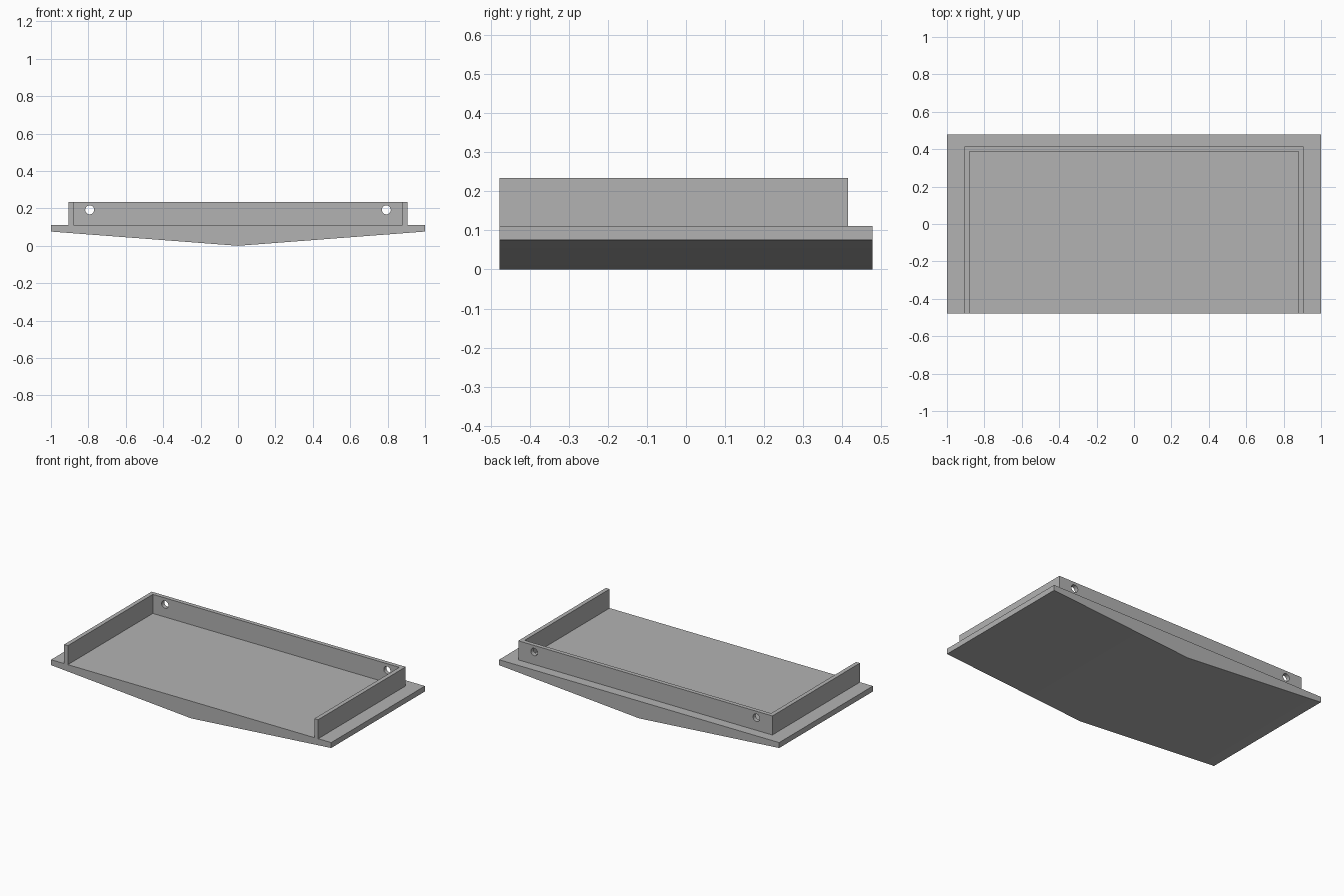
import bpy
import bmesh
from mathutils import Matrix, Vector

if "Cube" in bpy.data.objects:
    bpy.data.objects.remove(bpy.data.objects["Cube"], do_unlink=True)

# Main dimensions
HALF_W, HALF_D = 1.0, 0.478
EDGE_Z, DECK_Z, TOP_Z = 0.076, 0.111, 0.234
OUT_X, IN_X = 0.907, 0.88
OUT_Y, IN_Y = 0.415, 0.388

grey = bpy.data.materials.new("plain_grey")
grey.use_nodes = True
colour = (0.448, 0.448, 0.448, 1)
grey.diffuse_color = colour
grey.node_tree.nodes["Principled BSDF"].inputs["Base Color"].default_value = colour


def finish(name, bm):
    bmesh.ops.recalc_face_normals(bm, faces=bm.faces)
    mesh = bpy.data.meshes.new(name)
    bm.to_mesh(mesh)
    bm.free()
    mesh.materials.append(grey)
    obj = bpy.data.objects.new(name, mesh)
    bpy.context.collection.objects.link(obj)
    return obj


def prism(name, points, direction):
    """Extrude a closed outline along a direction."""
    bm = bmesh.new()
    face = bm.faces.new([bm.verts.new(p) for p in points])
    ext = bmesh.ops.extrude_face_region(bm, geom=[face])
    moved = [v for v in ext["geom"] if isinstance(v, bmesh.types.BMVert)]
    bmesh.ops.translate(bm, verts=moved, vec=Vector(direction))
    return finish(name, bm)


def smooth(obj):
    bpy.ops.object.select_all(action="DESELECT")
    obj.select_set(True)
    bpy.context.view_layer.objects.active = obj
    bpy.ops.object.shade_smooth_by_angle(angle=0.5)


# Deck with a shallow V-shaped underside
profile = [(-HALF_W, DECK_Z), (-HALF_W, EDGE_Z), (0, 0),
           (HALF_W, EDGE_Z), (HALF_W, DECK_Z)]
base = prism("base_plate", [(x, -HALF_D, z) for x, z in profile],
             (0, 2 * HALF_D, 0))

# Three-sided rim, open at the front
outline = [(-OUT_X, -HALF_D), (-OUT_X, OUT_Y), (OUT_X, OUT_Y), (OUT_X, -HALF_D),
           (IN_X, -HALF_D), (IN_X, IN_Y), (-IN_X, IN_Y), (-IN_X, -HALF_D)]
rim = prism("rim_wall", [(x, y, DECK_Z) for x, y in outline],
            (0, 0, TOP_Z - DECK_Z))

# Two round holes through the back wall
bm = bmesh.new()
for side in (-1, 1):
    place = Matrix.Translation((side * 0.793, 0.4, 0.192)) @ Matrix.Rotation(1.570796, 4, "X")
    bmesh.ops.create_cone(bm, cap_ends=True, segments=32, radius1=0.024,
                          radius2=0.024, depth=0.1, matrix=place)
cutter = finish("hole_cutter", bm)
cutter.hide_render = True
cutter.hide_set(True)

holes = rim.modifiers.new("holes", "BOOLEAN")
holes.operation = "DIFFERENCE"
holes.solver = "EXACT"
holes.object = cutter
bpy.context.view_layer.objects.active = rim
bpy.ops.object.modifier_apply(modifier=holes.name)
bpy.data.objects.remove(cutter, do_unlink=True)

for part in (base, rim):
    smooth(part)
